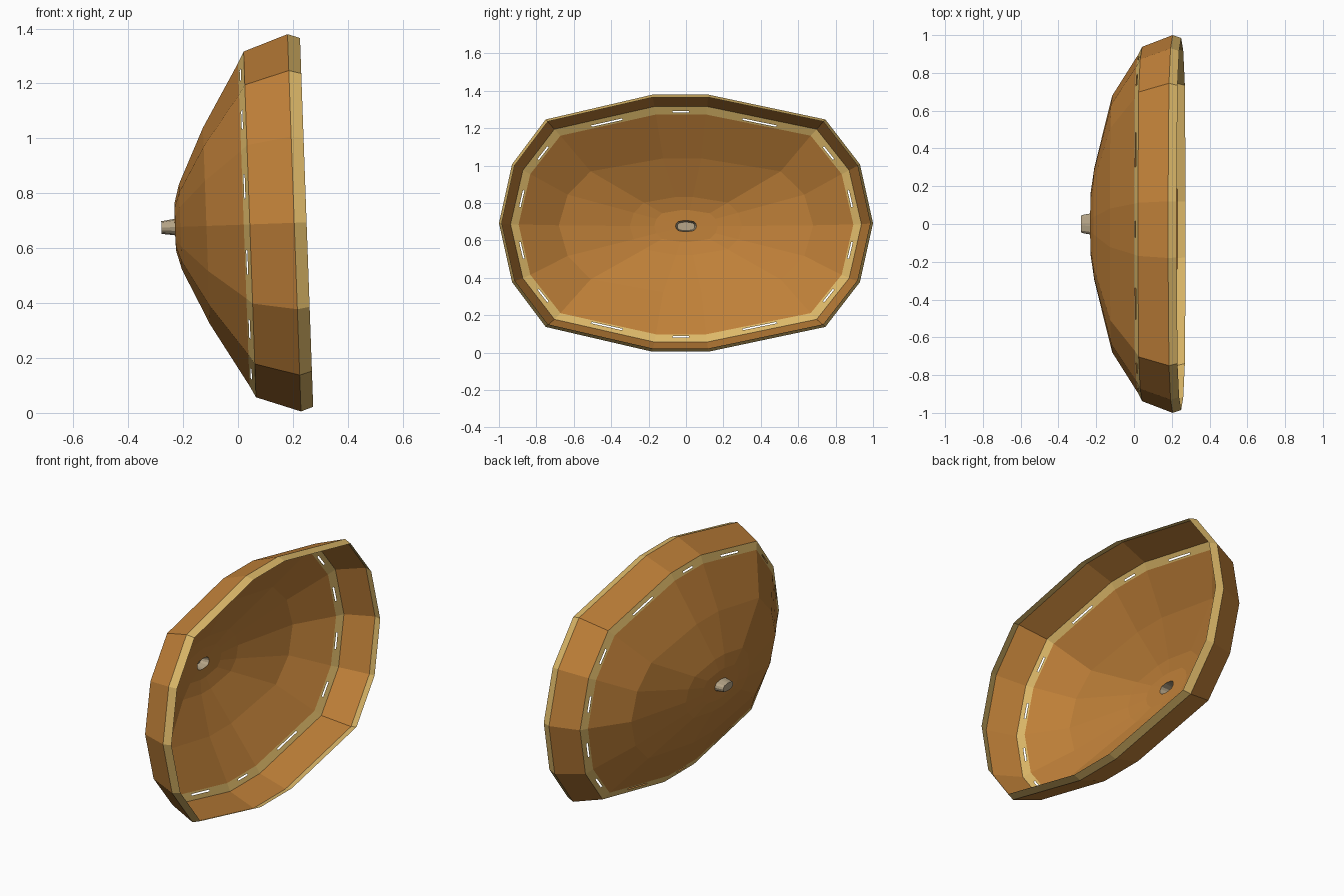
import bpy
import math
from mathutils import Vector, Matrix

if "Cube" in bpy.data.objects:
    bpy.data.objects.remove(bpy.data.objects["Cube"])


def material(name, rgb):
    m = bpy.data.materials.new(name)
    m.diffuse_color = (*rgb, 1)
    m.use_nodes = True
    m.node_tree.nodes["Principled BSDF"].inputs["Base Color"].default_value = m.diffuse_color
    return m


AMBER = material("amber_brown", (0.52, 0.215, 0.040))
SAND = material("pale_sand", (0.72, 0.48, 0.14))
METAL = material("dull_metal", (0.46, 0.37, 0.24))

# Fourteen-sided outline of the dish (y, z), upper half then mirrored in z
UPPER = [(1.0, 0.0), (0.93, 0.315), (0.745, 0.555), (0.12, 0.6875),
         (-0.18, 0.6875), (-0.75, 0.555), (-0.93, 0.315), (-1.0, 0.0)]
OUTLINE = UPPER + [(y, -z) for y, z in reversed(UPPER[1:-1])]
N = len(OUTLINE)

# The whole dish leans back slightly
LEAN = Matrix.Translation((0, 0, 0.685)) @ Matrix.Rotation(math.radians(-2.05), 4, 'Y')


def ring(x, half_y, half_z):
    s = half_z / 0.6875
    return [Vector((x, y * half_y, z * s)) for y, z in OUTLINE]


def build(name, verts, faces, mat):
    me = bpy.data.meshes.new(name)
    me.from_pydata([LEAN @ v for v in verts], [], faces)
    me.materials.append(mat)
    ob = bpy.data.objects.new(name, me)
    bpy.context.collection.objects.link(ob)
    return ob


def loft(name, rings, mat, cap=False):
    """Skin a list of rings, running from back to front."""
    verts = [v for r in rings for v in r]
    faces = []
    for k in range(len(rings) - 1):
        for i in range(N):
            j = (i + 1) % N
            faces.append((k * N + i, k * N + j, (k + 1) * N + j, (k + 1) * N + i)[::-1])
    if cap:
        faces.append(tuple(range(N))[::-1])
    return build(name, verts, faces, mat)


def slotted_band(name, inner, outer, mat):
    """Band of flat panels, each with one narrow slot through its middle."""
    us, vs = (0, 0.34, 0.66, 1), (0, 0.24, 0.44, 1)
    verts, faces = [], []
    for i in range(N):
        j = (i + 1) % N
        base = len(verts)
        for v in vs:
            a, b = inner[i].lerp(outer[i], v), inner[j].lerp(outer[j], v)
            verts += [a.lerp(b, u) for u in us]
        for r in range(3):
            for c in range(3):
                if (r, c) != (1, 1):
                    p = base + r * 4 + c
                    faces.append((p, p + 4, p + 5, p + 1))
    return build(name, verts, faces, mat)


# Key sections of the dish
socket_mouth = ring(-0.230, 0.056, 0.030)
centre = ring(-0.229, 0.170, 0.085)
shoulder = ring(-0.210, 0.300, 0.155)
middle = ring(-0.115, 0.680, 0.358)
band_inner = ring(0.021, 0.895, 0.588)
band_outer = ring(0.043, 0.938, 0.630)
rim_back = ring(0.205, 1.000, 0.6875)
rim_front = ring(0.250, 0.985, 0.672)

loft("bowl", [socket_mouth, centre, shoulder, middle, band_inner], AMBER)
slotted_band("vented_band", band_inner, band_outer, SAND)
loft("side_wall", [band_outer, rim_back], AMBER)
loft("front_rim", [rim_back, rim_front], SAND)
loft("rear_socket", [ring(-0.279, 0.047, 0.023), socket_mouth], METAL, cap=True)
